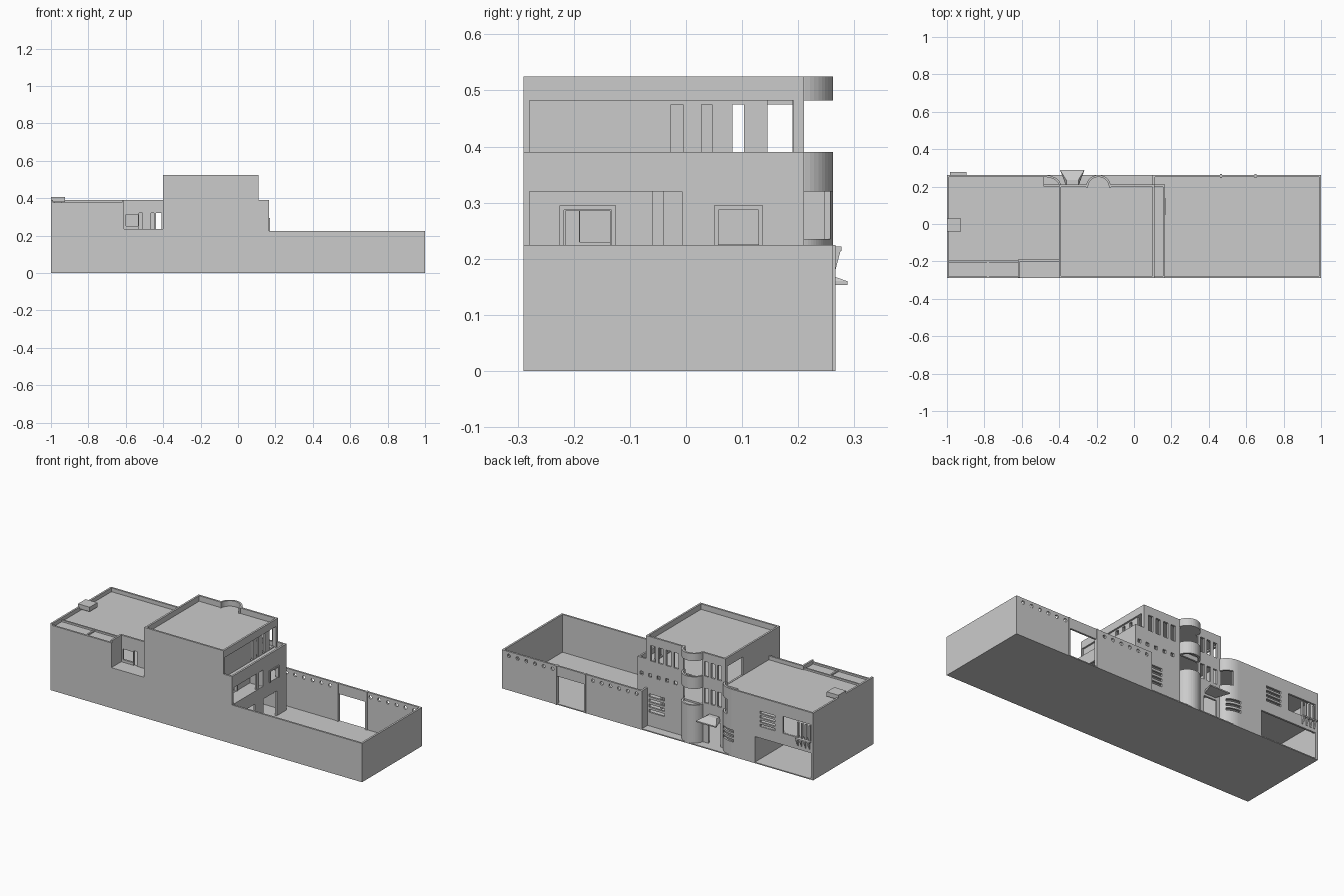
import bpy, bmesh, math

if "Cube" in bpy.data.objects:
    bpy.data.objects.remove(bpy.data.objects["Cube"])

T = 0.011  # wall thickness


def make(name, bm):
    bmesh.ops.recalc_face_normals(bm, faces=bm.faces[:])
    me = bpy.data.meshes.new(name)
    bm.to_mesh(me)
    bm.free()
    ob = bpy.data.objects.new(name, me)
    bpy.context.collection.objects.link(ob)
    return ob


def add_prism(bm, pts, a, b, axis='z'):
    """Extrude a 2D outline from a to b along an axis."""
    put = {'z': lambda p, h: (p[0], p[1], h),
           'y': lambda p, h: (p[0], h, p[1]),
           'x': lambda p, h: (h, p[0], p[1])}[axis]
    lo = [bm.verts.new(put(p, a)) for p in pts]
    hi = [bm.verts.new(put(p, b)) for p in pts]
    bm.faces.new(lo)
    bm.faces.new(hi)
    n = len(pts)
    for i in range(n):
        bm.faces.new((lo[i], lo[(i + 1) % n], hi[(i + 1) % n], hi[i]))


def add_box(bm, x0, x1, y0, y1, z0, z1):
    add_prism(bm, [(x0, y0), (x1, y0), (x1, y1), (x0, y1)], z0, z1)


def prism(name, pts, a, b, axis='z'):
    bm = bmesh.new()
    add_prism(bm, pts, a, b, axis)
    return make(name, bm)


def boxes(name, *dims):
    bm = bmesh.new()
    for d in dims:
        add_box(bm, *d)
    return make(name, bm)


def cut(ob, cutter):
    m = ob.modifiers.new('openings', 'BOOLEAN')
    m.operation, m.solver, m.object = 'DIFFERENCE', 'EXACT', cutter
    bpy.context.view_layer.objects.active = ob
    bpy.ops.object.modifier_apply(modifier=m.name)
    bpy.data.objects.remove(cutter, do_unlink=True)


def cut_y(ob, y0, y1, holes):   # holes are x0, x1, z0, z1
    cut(ob, boxes('cutter', *[(a, b, y0, y1, c, d) for a, b, c, d in holes]))


def cut_x(ob, x0, x1, holes):   # holes are y0, y1, z0, z1
    cut(ob, boxes('cutter', *[(x0, x1, a, b, c, d) for a, b, c, d in holes]))


def arc(cx, cy, rx, ry, a0, a1, n=16):
    return [(cx + rx * math.cos(math.radians(a0 + (a1 - a0) * i / n)),
             cy + ry * math.sin(math.radians(a0 + (a1 - a0) * i / n))) for i in range(n + 1)]


# Ground slab
boxes('ground_slab', (-1, 1, -.29, .262, 0, .006))

# Long stepped front wall
prism('front_wall', [(-1, 0), (1, 0), (1, .225), (.165, .225), (.165, .39), (.11, .39),
                     (.11, .525), (-.4, .525), (-.4, .235), (-.61, .235), (-.61, .378), (-1, .378)],
      -.29, -.29 + T, 'y')

# Yard walls, gate opening and row of round vents
boxes('yard_end_wall', (1 - T, 1, -.29, .262, 0, .225))
yard = boxes('yard_back_wall', (.1, 1, .262 - T, .262, 0, .225))
cut_y(yard, .2, .3, [(.47, .645, .006, .165)])
bm = bmesh.new()
for start in (.135, .675):
    for i in range(6):
        add_prism(bm, arc(start + i * .056, .2, .01, .01, 0, 330, 11), .2, .3, 'y')
cut(yard, make('cutter', bm))
boxes('gate_posts', (.46, .47, .246, .266, 0, .225), (.645, .655, .246, .266, 0, .225))
boxes('yard_return_wall', (.1, .1 + T, .2, .262, 0, .225))

# Low wing: side wall and back wall with its rounded corner
boxes('left_end_wall', (-1, -1 + T, -.29, .262, 0, .39))
outer = [(-1, .262)] + arc(-.48, .202, .09, .06, 90, 0, 18)
inner = arc(-.48, .202, .09 - T, .06 - T, 0, 90, 18) + [(-1, .262 - T)]
back = prism('rounded_back_wall', outer + inner, 0, .39)
cut_y(back, .17, .3, [(-.985, -.626, .006, .155), (-.985, -.806, .222, .32),
                      (-.445, -.38, .235, .32)]
      + [(-.755, -.66, .222 + i * .025, .236 + i * .025) for i in range(4)]
      + [(-.49, -.41, .085 + i * .027, .1 + i * .027) for i in range(3)])
for p in bpy.data.objects['rounded_back_wall'].data.polygons:
    p.use_smooth = False

# Carport inside walls
boxes('carport_walls', (-.626, -.626 + T, -.05, .255, 0, .215), (-1, -.626, -.06, -.05, 0, .215))

# Upper floor slabs, roof decks
boxes('first_floor_slab', (-1, -.4, -.285, .215, .213, .223), (-1, -.48, .21, .255, .213, .223),
      (-.4, .16, -.285, .205, .213, .223))
boxes('wing_roof', (-1, -.4, -.2, .2, .358, .368), (-1, -.48, .2, .255, .358, .368),
      (-1, -.61, -.285, -.2, .358, .368))
boxes('roof_curbs', (-1, -.61, -.205, -.195, .36, .378), (-.785, -.775, -.285, -.2, .36, .376))
boxes('tower_floor', (-.4, .16, -.285, .205, .35, .36))
boxes('tower_roof', (-.4, .11, -.285, .205, .483, .493))

# Sunken front terrace
boxes('terrace_floor', (-.61, -.4, -.285, -.2, .223, .235))
boxes('terrace_side_wall', (-.61 - T, -.61, -.285, -.19, .223, .39))
terr = boxes('terrace_back_wall', (-.61, -.4, -.2, -.2 + T, .223, .39))
cut_y(terr, -.25, -.1, [(-.6, -.535, .25, .312), (-.53, -.51, .235, .32), (-.465, -.41, .235, .32)])
boxes('terrace_mullions', (-.449, -.439, -.2, -.19, .235, .32))

# Chimney on the low roof
boxes('chimney', (-.985, -.945, -.02, .01, .36, .385), (-1, -.925, -.04, .03, .38, .406))

# Tower west wall with terrace door
west = boxes('tower_left_wall', (-.4, -.4 + T, -.29, .21, 0, .525))
cut_x(west, -.5, -.3, [(.05, .19, .37, .475), (-.19, .1, .23, .32)])

# Tower back wall with slit windows, louvres and balcony doors
rear = prism('tower_back_wall', [(-.4, 0), (.165, 0), (.165, .39), (.11, .39), (.11, .525), (-.4, .525)],
             .21 - T, .21, 'y')
holes = [(-.25, -.13, .225, .32), (-.25, -.13, .37, .54), (-.37, -.29, .006, .14)]
holes += [(-.375 + i * .042, -.35 + i * .042, z0, z1) for i in range(3) for z0, z1 in ((.235, .32), (.39, .475))]
holes += [(-.1 + i * .05, -.07 + i * .05, .385, .475) for i in range(4)]
holes += [(-.09 + i * .055, -.07 + i * .055, .29, .31) for i in range(5)]
holes += [(-.01, .09, .085 + i * .03, .102 + i * .03) for i in range(4)]
cut_y(rear, .15, .25, holes)

# Round balcony tower: stacked half rings and floors
C = (-.19, .195)
ring = arc(*C, .067, .067, 0, 180, 24) + arc(*C, .067 - T, .067 - T, 180, 0, 24)
disc = arc(*C, .062, .062, 0, 180, 24)
for i, (z0, z1) in enumerate([(0, .225), (.32, .39), (.482, .525)]):
    prism(f'balcony_ring_{i + 1}', ring, z0, z1)
for i, z in enumerate((.205, .345, .483)):
    prism(f'balcony_floor_{i + 1}', disc, z, z + .01)

# Entrance canopy, a hipped wedge
bm = bmesh.new()
levels = [[(-.395, .288, .153), (-.265, .288, .153), (-.295, .209, .153), (-.365, .209, .153)],
          [(-.395, .288, .16), (-.265, .288, .16), (-.295, .209, .16), (-.365, .209, .16)],
          [(-.362, .235, .178), (-.298, .235, .178), (-.298, .209, .178), (-.362, .209, .178)]]
rows = [[bm.verts.new(p) for p in l] for l in levels]
for a, b in zip(rows, rows[1:]):
    for i in range(4):
        bm.faces.new((a[i], a[(i + 1) % 4], b[(i + 1) % 4], b[i]))
bm.faces.new(rows[0])
bm.faces.new(rows[-1])
make('entrance_canopy', bm)

# Window bars and tapered brackets on the wing's back window
bm = bmesh.new()
for i in range(4):
    x = -.98 + i * .025
    add_box(bm, x, x + .009, .25, .262, .222, .31)
    add_prism(bm, [(.255, .175), (.265, .175), (.277, .22), (.255, .22)], x, x + .009, 'x')
add_box(bm, -.985, -.895, .25, .277, .214, .222)
make('window_bars', bm)

# Yard-facing wall: big first floor loggia, framed window, ground doors
right = boxes('yard_facing_wall', (.165 - T, .165, -.29, .21, 0, .39))
cut_x(right, .1, .2, [(-.28, -.007, .225, .32), (.058, .13, .226, .287), (-.22, -.08, .006, .15), (.0, .12, .006, .15)])
loggia = boxes('loggia_back_wall', (.07, .07 + T, -.28, .2, .223, .35))
cut_x(loggia, .0, .12, [(-.215, -.135, .225, .285)])
boxes('loggia_side_wall', (.07, .16, -.007, .004, .223, .35))
boxes('loggia_posts', (.15, .162, -.06, -.04, .223, .32))


def frame(name, x0, x1, y0, y1, z0, z1, w=.008):
    boxes(name, (x0, x1, y0, y0 + w, z0, z1), (x0, x1, y1 - w, y1, z0, z1), (x0, x1, y0 + w, y1 - w, z1 - w, z1))


frame('loggia_window_frame', .07, .086, -.225, -.125, .223, .295)
frame('yard_window_frame', .15, .17, .05, .137, .225, .295)

# Top floor wall set behind the narrow balcony, with slit windows
top = boxes('tower_right_wall', (.1 - T, .1, -.28, .2, .355, .485))
cut_x(top, .05, .15, [(-.027, -.005, .365, .475), (.028, .046, .365, .475),
                      (.083, .103, .365, .475), (.145, .19, .365, .482)])
boxes('tower_right_parapet', (.11 - T, .11, -.29, .21, .482, .525))
boxes('tower_corner_post', (.1, .11, .192, .21, .36, .483))
